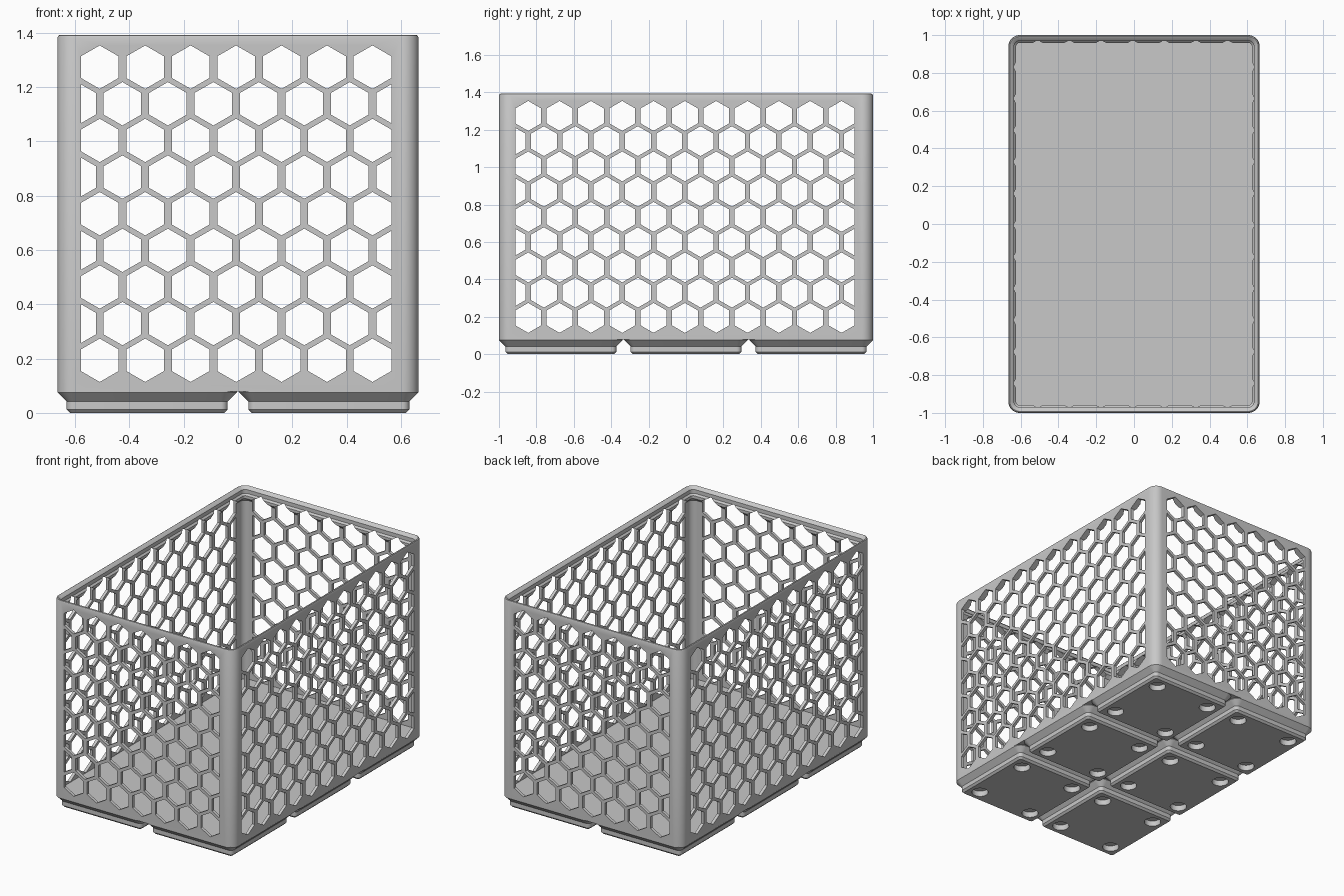
import bpy, bmesh, math

if "Cube" in bpy.data.objects:
    bpy.data.objects.remove(bpy.data.objects["Cube"], do_unlink=True)

# One plain grey for the whole bin
grey = bpy.data.materials.new("light_grey")
grey.use_nodes = True
colour = (0.58, 0.58, 0.58, 1)
grey.diffuse_color = colour
grey.node_tree.nodes["Principled BSDF"].inputs["Base Color"].default_value = colour

HALF_X, HALF_Y, RADIUS = 0.665, 1.0, 0.06
WALL, FLOOR, BASE = 0.02, 0.111, 0.079
CELL, GAP, ROWS = 0.1675, 0.029, 9
ROW_STEP, ROW_START = 0.135, 0.194


def finish(name, bm):
    bmesh.ops.recalc_face_normals(bm, faces=bm.faces)
    mesh = bpy.data.meshes.new(name)
    bm.to_mesh(mesh)
    bm.free()
    obj = bpy.data.objects.new(name, mesh)
    mesh.materials.append(grey)
    bpy.context.collection.objects.link(obj)
    return obj


def activate(obj):
    bpy.ops.object.select_all(action="DESELECT")
    obj.select_set(True)
    bpy.context.view_layer.objects.active = obj


def cut(obj, cutter):
    cutter.hide_render = True
    mod = obj.modifiers.new("cut", "BOOLEAN")
    mod.operation, mod.solver, mod.object = "DIFFERENCE", "EXACT", cutter
    activate(obj)
    bpy.ops.object.modifier_apply(modifier=mod.name)
    bpy.data.objects.remove(cutter, do_unlink=True)


def rounded_loop(bm, hx, hy, r, z, cx=0, cy=0, steps=8):
    verts = []
    for quarter, (sx, sy) in enumerate([(1, 1), (-1, 1), (-1, -1), (1, -1)]):
        for i in range(steps + 1):
            a = (quarter + i / steps) * math.pi / 2
            verts.append(bm.verts.new((cx + sx * (hx - r) + r * math.cos(a),
                                       cy + sy * (hy - r) + r * math.sin(a), z)))
    return verts


def loft(bm, hx, hy, radius, profile, cx=0, cy=0):
    """Skin rounded rectangles through (inset, z) pairs and cap both ends."""
    loops = [rounded_loop(bm, hx - d, hy - d, max(radius - d, 0.012), z, cx, cy)
             for d, z in profile]
    for a, b in zip(loops, loops[1:]):
        for i in range(len(a)):
            j = (i + 1) % len(a)
            bm.faces.new((a[i], a[j], b[j], b[i]))
    bm.faces.new(loops[0])
    bm.faces.new(loops[-1])


def prism(bm, start, end):
    n = len(start)
    bm.faces.new(start)
    bm.faces.new(end)
    for i in range(n):
        j = (i + 1) % n
        bm.faces.new((start[i], start[j], end[j], end[i]))


def hex_cutter(name, columns, centre, place):
    """Staggered rows of hexagonal prisms, trimmed straight at both sides."""
    bm = bmesh.new()
    half = (CELL - GAP) / 2
    tip = half * 2 / math.sqrt(3)
    limit = (columns * CELL - GAP) / 2
    for row in range(ROWS):
        z = ROW_START + row * ROW_STEP
        count = columns + row % 2
        for col in range(count):
            u = (col - (count - 1) / 2) * CELL
            lo, hi = max(-half, -limit - u), min(half, limit - u)
            xs = [lo, 0, hi] if lo < 0 < hi else [lo, hi]
            top = [(x, tip - abs(x) / math.sqrt(3)) for x in xs]
            outline = top + [(x, -h) for x, h in reversed(top)]
            ends = [[bm.verts.new(place(centre + u + x, side, z + h)) for x, h in outline]
                    for side in (-1.2, 1.2)]
            prism(bm, *ends)
    return finish(name, bm)


# Bin shell: outer wall, rounded rim, stacking lip, inner wall and floor
bm = bmesh.new()
loft(bm, HALF_X, HALF_Y, RADIUS, [
    (0, BASE), (0, 1.383), (0.003, 1.39), (0.008, 1.393), (0.013, 1.391),
    (0.03, 1.375), (0.03, 1.35), (0.041, 1.339), (0.041, 1.32),
    (WALL, 1.299), (WALL, FLOOR)])
shell = finish("bin_shell", bm)
cut(shell, hex_cutter("front_back_cutter", 7, -0.007, lambda u, d, z: (u, d, z)))
cut(shell, hex_cutter("side_cutter", 11, -0.006, lambda u, d, z: (d, u, z)))

# Stepped feet in a two by three grid, with four round pockets each
PITCH, FOOT = 0.6693, 0.3307
feet = bmesh.new()
pockets = bmesh.new()
for ix in (-0.5, 0.5):
    for iy in (-1, 0, 1):
        cx, cy = ix * PITCH, iy * PITCH
        loft(feet, FOOT, FOOT, RADIUS, [
            (0.047, 0), (0.0343, 0.0127), (0.0343, 0.0414), (0, 0.0757), (0, BASE)], cx, cy)
        for sx in (-1, 1):
            for sy in (-1, 1):
                rings = []
                for z in (-0.05, 0.038):
                    rings.append(rounded_loop(pockets, 0.052, 0.052, 0.0519, z,
                                              cx + sx * 0.207, cy + sy * 0.207))
                prism(pockets, *rings)
base_feet = finish("base_feet", feet)
cut(base_feet, finish("pocket_cutter", pockets))

for obj in (shell, base_feet):
    activate(obj)
    bpy.ops.object.shade_smooth_by_angle(angle=math.radians(30))
